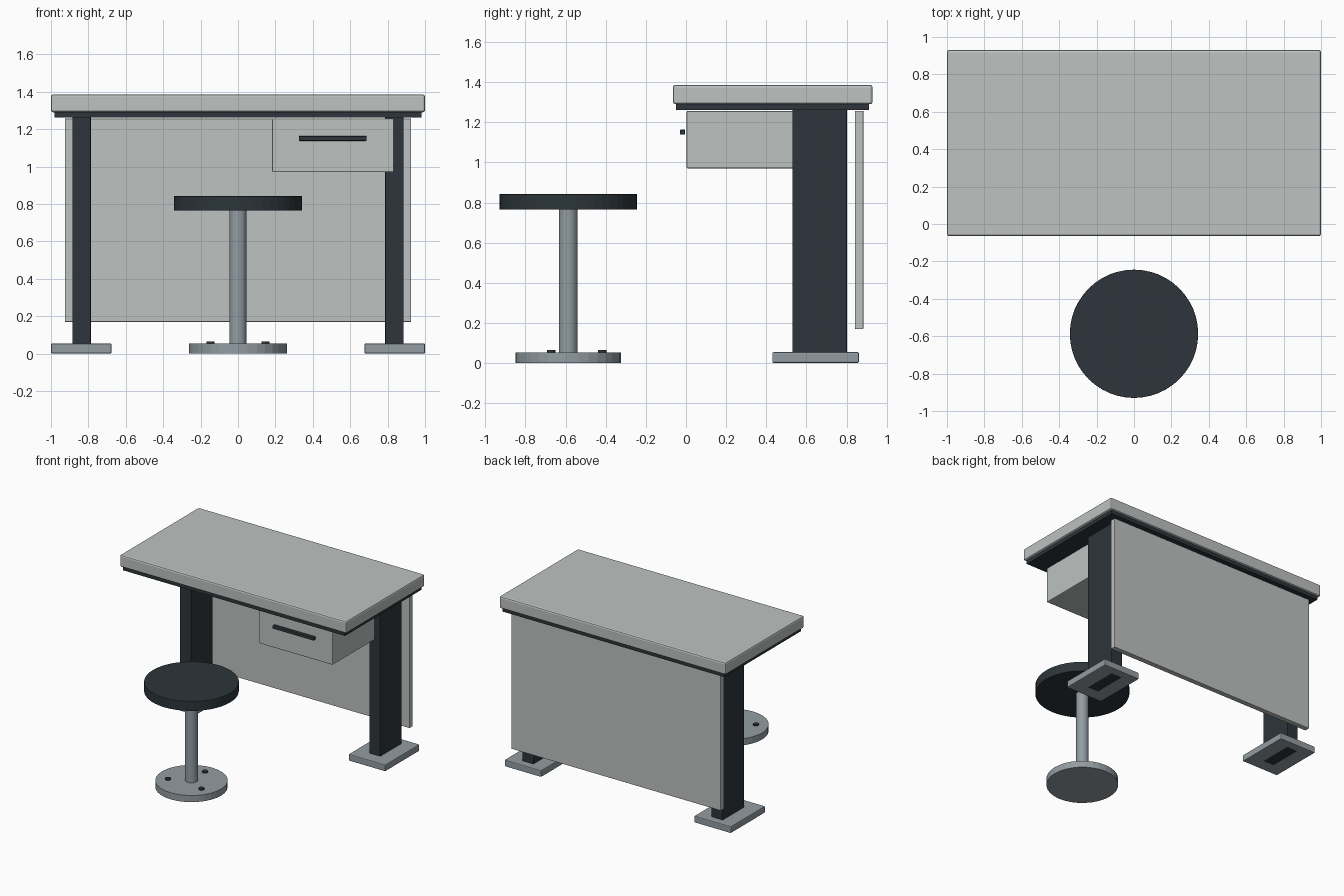
import bpy, bmesh
from math import cos, sin, radians

cube = bpy.data.objects.get("Cube")
if cube:
    bpy.data.objects.remove(cube, do_unlink=True)


def material(name, rgb):
    mat = bpy.data.materials.new(name)
    mat.use_nodes = True
    mat.diffuse_color = (*rgb, 1)
    bsdf = next(n for n in mat.node_tree.nodes if n.type == "BSDF_PRINCIPLED")
    bsdf.inputs["Base Color"].default_value = (*rgb, 1)
    return mat


LIGHT = material("light grey laminate", (0.51, 0.54, 0.53))
DARK = material("dark charcoal", (0.026, 0.036, 0.043))
METAL = material("grey steel", (0.29, 0.335, 0.36))


def finish(name, bm, mat, bevel=0.0):
    mesh = bpy.data.meshes.new(name)
    bm.to_mesh(mesh)
    bm.free()
    mesh.materials.append(mat)
    obj = bpy.data.objects.new(name, mesh)
    bpy.context.collection.objects.link(obj)
    if bevel:
        mod = obj.modifiers.new("edge_bevel", "BEVEL")
        mod.width = bevel
        mod.segments = 2
    return obj


def box(name, xs, ys, zs, mat, bevel=0.0):
    bm = bmesh.new()
    bmesh.ops.create_cube(bm, size=1)
    for v in bm.verts:
        for i, (lo, hi) in enumerate((xs, ys, zs)):
            v.co[i] = lo if v.co[i] < 0 else hi
    return finish(name, bm, mat, bevel)


def disc(name, x, y, radius, z0, z1, mat, sides=32, bevel=0.0):
    bm = bmesh.new()
    bmesh.ops.create_cone(bm, cap_ends=True, segments=sides, radius1=radius,
                          radius2=radius, depth=z1 - z0)
    bmesh.ops.translate(bm, verts=bm.verts, vec=(x, y, (z0 + z1) / 2))
    return finish(name, bm, mat, bevel)


# Desk top and the thin frame under it
box("desk_top", (-1, 1), (-0.065, 0.93), (1.29, 1.386), LIGHT, 0.012)
box("under_frame", (-0.98, 0.98), (-0.05, 0.913), (1.262, 1.291), DARK)

# Legs and foot plates, one on each side
for side, s in (("left", 1), ("right", -1)):
    box(side + "_leg", sorted((s * 0.787, s * 0.886)), (0.53, 0.802),
        (0, 1.27), DARK, 0.004)
    box(side + "_foot_plate", sorted((s * 0.676, s)), (0.43, 0.862),
        (0.001, 0.054), METAL, 0.006)

# Back panel
box("back_panel", (-0.926, 0.926), (0.842, 0.884), (0.17, 1.256), LIGHT, 0.003)

# Drawer box and its handle bar
box("drawer", (0.183, 0.834), (0.003, 0.6), (0.97, 1.256), LIGHT, 0.006)
box("drawer_handle", (0.326, 0.688), (-0.03, -0.004), (1.138, 1.163), DARK, 0.003)

# Stool
STOOL_Y = -0.587
disc("stool_base", 0, STOOL_Y, 0.262, 0, 0.053, METAL)
disc("stool_column", 0, STOOL_Y, 0.046, 0.04, 0.78, METAL)
disc("stool_seat", 0, STOOL_Y, 0.343, 0.765, 0.842, DARK, 48, 0.003)
for i in range(3):
    a = radians(90 + 120 * i)
    disc(f"base_bolt_{i + 1}", 0.17 * cos(a), STOOL_Y + 0.17 * sin(a),
         0.021, 0.045, 0.064, DARK, 12)
